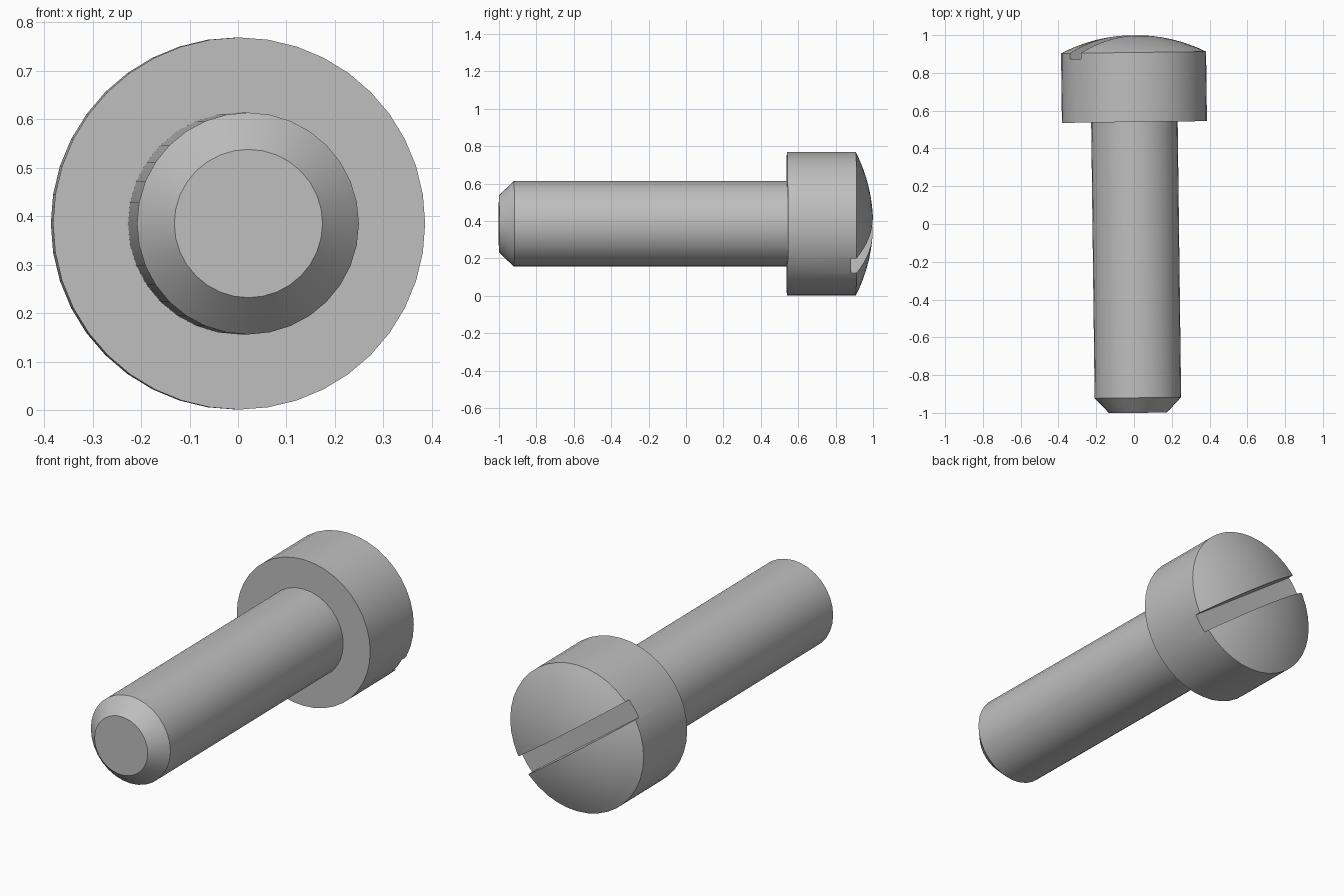
import bpy, bmesh, math
from mathutils import Matrix, Vector

cube = bpy.data.objects.get("Cube")
if cube:
    bpy.data.objects.remove(cube, do_unlink=True)

AXIS_Z = 0.385   # height of the screw axis
TILT = 0.0125    # slight yaw of the whole screw
PLACE = Matrix.Translation((0.009, 0, AXIS_Z)) @ Matrix.Rotation(TILT, 4, "Z")

steel = bpy.data.materials.new("grey_steel")
steel.use_nodes = True
grey = (0.52, 0.52, 0.52, 1)
steel.diffuse_color = grey
steel.node_tree.nodes["Principled BSDF"].inputs["Base Color"].default_value = grey


def add_object(name, bm):
    bmesh.ops.recalc_face_normals(bm, faces=bm.faces)
    mesh = bpy.data.meshes.new(name)
    bm.to_mesh(mesh)
    bm.free()
    mesh.materials.append(steel)
    obj = bpy.data.objects.new(name, mesh)
    bpy.context.collection.objects.link(obj)
    obj.matrix_world = PLACE
    return obj


def lathe(name, profile, steps):
    """Revolve (radius, y) points around the y axis."""
    bm = bmesh.new()
    verts = [bm.verts.new((r, y, 0)) for r, y in profile]
    edges = [bm.edges.new(pair) for pair in zip(verts, verts[1:])]
    bmesh.ops.spin(bm, geom=verts + edges, cent=(0, 0, 0), axis=(0, 1, 0),
                   angle=math.tau, steps=steps, use_merge=False)
    bmesh.ops.remove_doubles(bm, verts=bm.verts, dist=1e-4)
    return add_object(name, bm)


def select_only(obj):
    bpy.ops.object.select_all(action="DESELECT")
    obj.select_set(True)
    bpy.context.view_layer.objects.active = obj


# Shank with chamfered tip
shank = lathe("shank", [(0, -1), (0.153, -1), (0.229, -0.92),
                        (0.229, 0.56), (0, 0.56)], 32)

# Cylindrical head with a shallow spherical dome
HEAD_R, RIM_Y, TOP_Y = 0.384, 0.908, 1.0
rise = TOP_Y - RIM_Y
dome_r = (HEAD_R ** 2 + rise ** 2) / (2 * rise)
rim_angle = math.asin(HEAD_R / dome_r)
dome = []
for i in range(9):
    a = rim_angle * (1 - i / 8)
    dome.append((dome_r * math.sin(a), TOP_Y - dome_r * (1 - math.cos(a))))
head = lathe("head", [(0, 0.54), (HEAD_R, 0.54)] + dome, 40)

# Straight driver slot cut diagonally across the dome
SLOT_WIDTH, SLOT_FLOOR = 0.097, 0.878
bm = bmesh.new()
bmesh.ops.create_cube(bm, size=1)
bmesh.ops.scale(bm, vec=Vector((1.2, 0.4, SLOT_WIDTH)), verts=bm.verts)
bmesh.ops.translate(bm, vec=(0, SLOT_FLOOR + 0.2, 0), verts=bm.verts)
bmesh.ops.rotate(bm, matrix=Matrix.Rotation(math.radians(36), 3, "Y"), verts=bm.verts)
cutter = add_object("slot_cutter", bm)
cutter.hide_render = True
bpy.context.view_layer.update()

select_only(head)
cut = head.modifiers.new("slot", "BOOLEAN")
cut.operation = "DIFFERENCE"
cut.solver = "EXACT"
cut.object = cutter
bpy.ops.object.modifier_apply(modifier=cut.name)
bpy.data.objects.remove(cutter, do_unlink=True)

# Smooth round surfaces, crisp rims
for part in (shank, head):
    select_only(part)
    bpy.ops.object.shade_smooth_by_angle(angle=math.radians(30))
